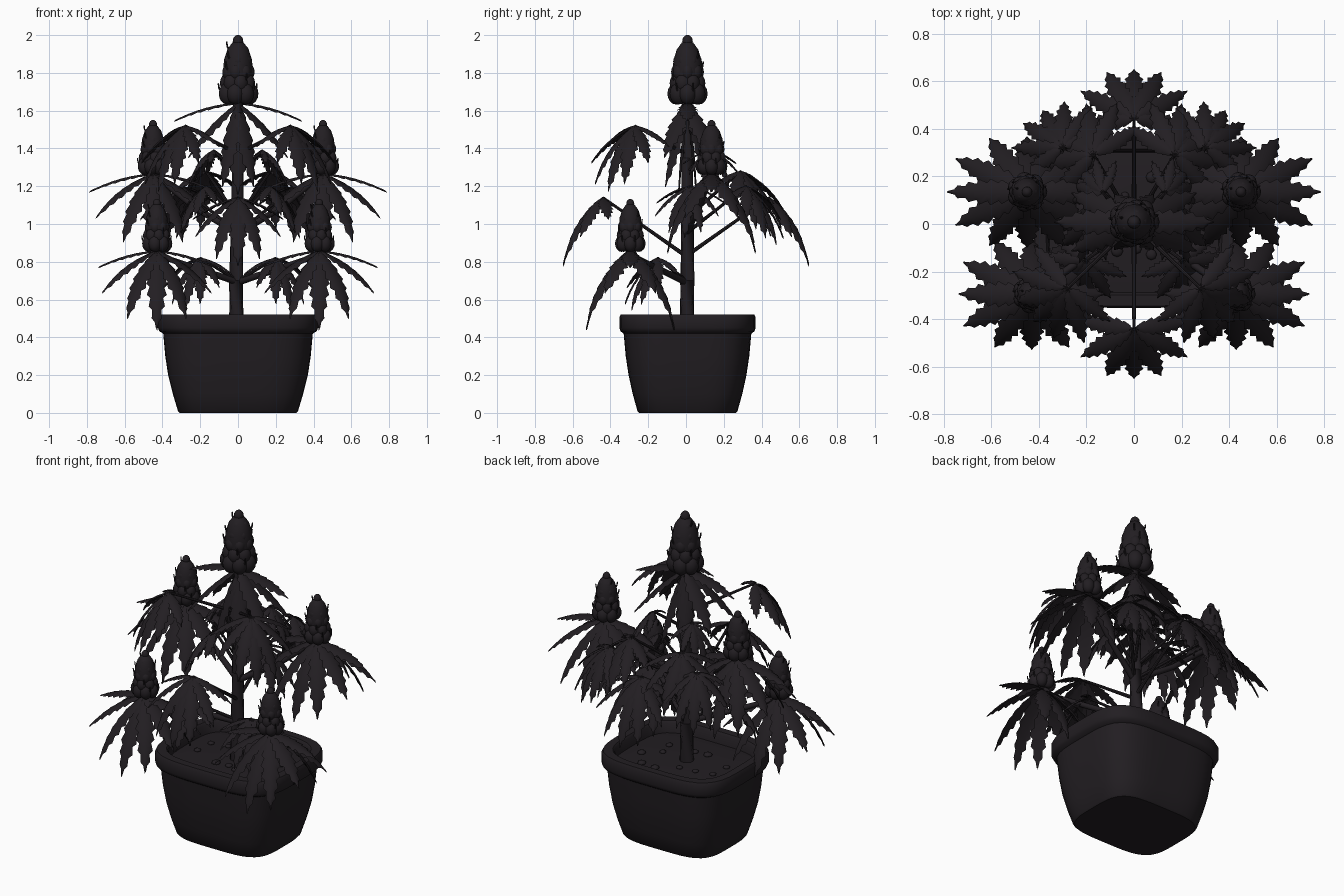
import bpy, bmesh, math, random
from math import sin, cos, radians, pi
from mathutils import Vector, Matrix

if "Cube" in bpy.data.objects:
    bpy.data.objects.remove(bpy.data.objects["Cube"])

random.seed(4)
DARK = bpy.data.materials.new("dark")
DARK.diffuse_color = (0.016, 0.013, 0.016, 1)
DARK.use_nodes = True
DARK.node_tree.nodes["Principled BSDF"].inputs["Base Color"].default_value = DARK.diffuse_color


def finish(name, bm, angle=40):
    bmesh.ops.recalc_face_normals(bm, faces=bm.faces)
    me = bpy.data.meshes.new(name)
    bm.to_mesh(me)
    bm.free()
    ob = bpy.data.objects.new(name, me)
    bpy.context.collection.objects.link(ob)
    me.materials.append(DARK)
    bpy.ops.object.select_all(action='DESELECT')
    bpy.context.view_layer.objects.active = ob
    ob.select_set(True)
    bpy.ops.object.shade_smooth_by_angle(angle=radians(angle))
    return ob


def loft(bm, rings, cap_start=True, cap_end=True):
    vs = [[bm.verts.new(p) for p in r] for r in rings]
    n = len(vs[0])
    for a, b in zip(vs, vs[1:]):
        for i in range(n):
            bm.faces.new((a[i], a[(i + 1) % n], b[(i + 1) % n], b[i]))
    if cap_start:
        bm.faces.new(vs[0])
    if cap_end:
        bm.faces.new(vs[-1])


def squircle(rx, ry, z, n=4.0, count=56):
    pts = []
    for i in range(count):
        a = 2 * pi * i / count
        r = (abs(cos(a)) ** n + abs(sin(a)) ** n) ** (-1 / n)
        pts.append((rx * r * cos(a), ry * r * sin(a) + 0.008, z))
    return pts


def tube(bm, pts, r0, r1, n=10):
    pts = [Vector(p) for p in pts]
    rings = []
    for i, p in enumerate(pts):
        d = (pts[min(i + 1, len(pts) - 1)] - pts[max(i - 1, 0)]).normalized()
        q = d.to_track_quat('Z', 'Y')
        r = r0 + (r1 - r0) * i / (len(pts) - 1)
        rings.append([p + q @ Vector((r * cos(2 * pi * k / n), r * sin(2 * pi * k / n), 0)) for k in range(n)])
    loft(bm, rings)


def ball(bm, loc, r, sz=1.0, seg=12):
    m = Matrix.Translation(loc) @ Matrix.Diagonal((r, r, r * sz, 1))
    bmesh.ops.create_uvsphere(bm, u_segments=seg, v_segments=8, radius=1, matrix=m)


def leaflet(bm, base, az, p0, p1, length, half):
    """Serrated, domed blade arching from pitch p0 to pitch p1 (degrees)."""
    steps = 14
    side = Vector((-sin(az), cos(az), 0))
    p, rows = Vector(base), []
    for i in range(steps + 1):
        t = i / steps
        pit = radians(p0 + (p1 - p0) * t)
        d = Vector((cos(pit) * cos(az), cos(pit) * sin(az), sin(pit)))
        up = side.cross(d) * -1
        w = half * max(0.04, sin(pi * t ** 0.85) ** 0.75 if 0 < t < 1 else 0)
        w *= 1.12 if i % 2 == 0 else 0.78
        lean = d * (0.012 if i % 2 == 0 else 0)
        th = 0.004
        row = []
        for s, dz in ((-1, -.28), (-.5, -.02), (0, -.08), (.5, -.02), (1, -.28)):
            row.append(p + side * (w * s) + up * (w * dz + th * (1 - abs(s))) + lean * abs(s))
        for s, dz in ((.5, -.1), (0, -.16), (-.5, -.1)):
            row.append(p + side * (w * s) + up * (w * dz - th))
        rows.append(row)
        p = p + d * (length / steps)
    loft(bm, rows)


def mix(a, b, t):
    return a + (b - a) * t


def crown(bm, base, steep=0, reach=.345):
    """Full ring of leaflets under a bud: flat to the sides, hanging front and back."""
    for az in (0, 25, 55, 90, 125, 155, 180, 205, 235, 270, 305, 335):
        t = abs(sin(radians(az)))
        leaflet(bm, base, radians(az), mix(-3, -42 - steep, t), mix(-30, -82 - steep * .2, t),
                mix(reach, .48, t), .05)


def palm_leaf(bm, base, heading, size=1.0):
    for off in (0, 30, -30, 62, -62, 97, -97):
        t = abs(cos(radians(off)))
        leaflet(bm, base, radians(heading + off), mix(-8, -40, t), mix(-35, -82, t),
                mix(.24, .42, t) * size, mix(.036, .046, t) * size)


def bud(name, x, y, z, s):
    bm = bmesh.new()
    ball(bm, (x, y, z + .16 * s), .08 * s, 2.1, 16)
    rows = ((.045, .062, .046, 7), (.10, .054, .042, 7), (.16, .052, .036, 7),
            (.215, .044, .032, 6), (.265, .031, .028, 5))
    for k, (h, rad, r, n) in enumerate(rows):
        for i in range(n):
            a = 2 * pi * (i + .5 * (k % 2)) / n
            px, py = x + rad * s * cos(a), y + rad * s * sin(a)
            ball(bm, (px, py, z + h * s), r * s, 1.25)
            # a few small upright hairs poking out
            if (i + k) % 3 == 0:
                o = Vector((cos(a + .3), sin(a + .3), 0))
                c = Vector((x, y, z + (h + .01) * s)) + o * (rad + r * .6) * s
                tube(bm, [c, c + o * .012 * s + Vector((0, 0, .02 * s)),
                          c + o * .016 * s + Vector((0, 0, .045 * s))], .006 * s, .004 * s, 6)
    ball(bm, (x, y, z + .322 * s), .028 * s, 1.22)
    finish(name, bm)


# Pot: tapered wall, overhanging rim, hollow to the soil
bm = bmesh.new()
prof = ((.31, .255, 0), (.318, .265, .01), (.345, .29, .1), (.37, .312, .2), (.385, .327, .3),
        (.396, .338, .42), (.416, .355, .432), (.424, .361, .45), (.424, .361, .505),
        (.416, .353, .522), (.37, .307, .522), (.36, .297, .51), (.355, .292, .43))
loft(bm, [squircle(*p) for p in prof])
finish("pot", bm)

# Soil with scattered pebbles
bm = bmesh.new()
loft(bm, [squircle(.36, .297, .42), squircle(.36, .297, .452), squircle(.3, .24, .46)])
for i in range(12):
    a = i * 2.4
    r = .1 + .16 * random.random()
    ball(bm, (r * 1.15 * cos(a), r * .95 * sin(a), .463), .018 + .008 * random.random(), .6, 8)
finish("soil", bm)

# Main stem
bm = bmesh.new()
tube(bm, [(-.008, .004, .44), (-.01, .007, .7), (-.005, .008, 1.0), (0, .006, 1.35), (0, .005, 1.68)], .042, .026, 14)
finish("stem", bm)

# Buds with their crowns of leaves
BUDS = [("top", 0, .008, 1.645, 1, 38)]
for side, sx in (("left", -1), ("right", 1)):
    BUDS += [("upper_" + side, sx * .45, .135, 1.27, .79, 0), ("lower_" + side, sx * .43, -.295, .862, .76, 0)]
for name, x, y, z, s, steep in BUDS:
    bud(name + "_bud", x, y, z, s)
    bm = bmesh.new()
    crown(bm, (x, y, z - .005), steep, .315 if z < 1 else .345)
    finish(name + "_bud_leaves", bm)
    if not steep:
        bm = bmesh.new()
        z0 = z - (.32 if z > 1 else .17)
        tube(bm, [(0, 0, z0), (x * .5, y * .5, mix(z0, z, .42)), (x * .9, y * .9, z - .04), (x, y, z + .03)], .018, .013)
        finish(name + "_branch", bm)

# Single hand-shaped leaves on thin stalks: x, y, z, heading, size, stalk rise
LEAVES = [("front", 0, -.44, 1.14, -90, 1, .31), ("back", 0, .44, 1.14, 90, 1, .31)]
for side, sx in (("left", -1), ("right", 1)):
    for name, x, y, z, h, s, rise in (("high", .28, -.27, 1.52, -45, .95, .15),
                                      ("rear", .17, .29, 1.28, 52, .95, .25),
                                      ("rear_outer", .3, .32, 1.2, 62, .85, .25),
                                      ("inner", .13, .13, 1.39, 15, .6, .12),
                                      ("middle", .17, .02, 1.2, -10, .75, .17),
                                      ("low", .2, -.15, .82, -60, .75, .12)):
        LEAVES.append((name + "_" + side, sx * x, y, z, h if sx > 0 else 180 - h, s, rise))
for name, x, y, z, h, s, rise in LEAVES:
    bm = bmesh.new()
    palm_leaf(bm, (x, y, z), h, s)
    z0 = z - rise
    tube(bm, [(0, 0, z0), (x * .5, y * .5, mix(z0, z, .5)), (x, y, z)], .011, .007, 8)
    finish(name + "_leaf", bm)
